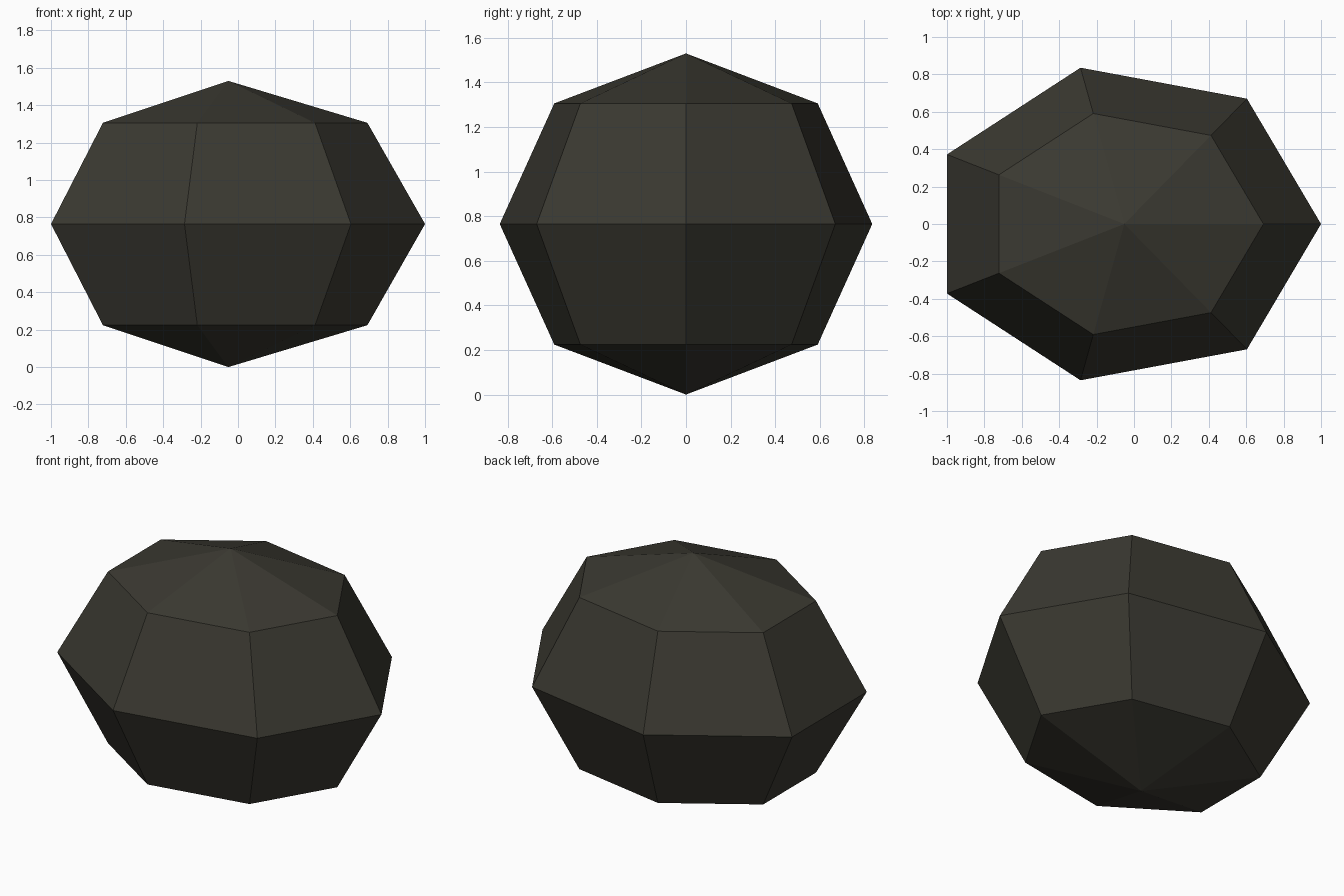
import bpy, bmesh, math

if "Cube" in bpy.data.objects:
    bpy.data.objects.remove(bpy.data.objects["Cube"])

SIDES, RINGS = 7, 4
RX, RY, RZ, CX = 1.052, 0.857, 0.765, -0.052

# Low-poly boulder: a seven-sided, four-band squashed sphere
bm = bmesh.new()
bottom = bm.verts.new((CX, 0, 0))
top = bm.verts.new((CX, 0, 2 * RZ))
rings = []
for i in range(1, RINGS):
    lat = -math.pi / 2 + math.pi * i / RINGS
    rings.append([bm.verts.new((CX + RX * math.cos(lat) * math.cos(a),
                                RY * math.cos(lat) * math.sin(a),
                                RZ + RZ * math.sin(lat)))
                  for a in (2 * math.pi * k / SIDES for k in range(SIDES))])

for k in range(SIDES):
    n = (k + 1) % SIDES
    bm.faces.new((bottom, rings[0][n], rings[0][k]))
    for low, high in zip(rings, rings[1:]):
        bm.faces.new((low[k], low[n], high[n], high[k]))
    bm.faces.new((rings[-1][k], rings[-1][n], top))
bmesh.ops.recalc_face_normals(bm, faces=bm.faces)

mesh = bpy.data.meshes.new("boulder")
bm.to_mesh(mesh)
bm.free()

# Dark olive-grey stone
stone = bpy.data.materials.new("dark stone")
stone.diffuse_color = (0.043, 0.041, 0.031, 1)
stone.use_nodes = True
stone.node_tree.nodes["Principled BSDF"].inputs["Base Color"].default_value = stone.diffuse_color
mesh.materials.append(stone)

boulder = bpy.data.objects.new("boulder", mesh)
bpy.context.collection.objects.link(boulder)
